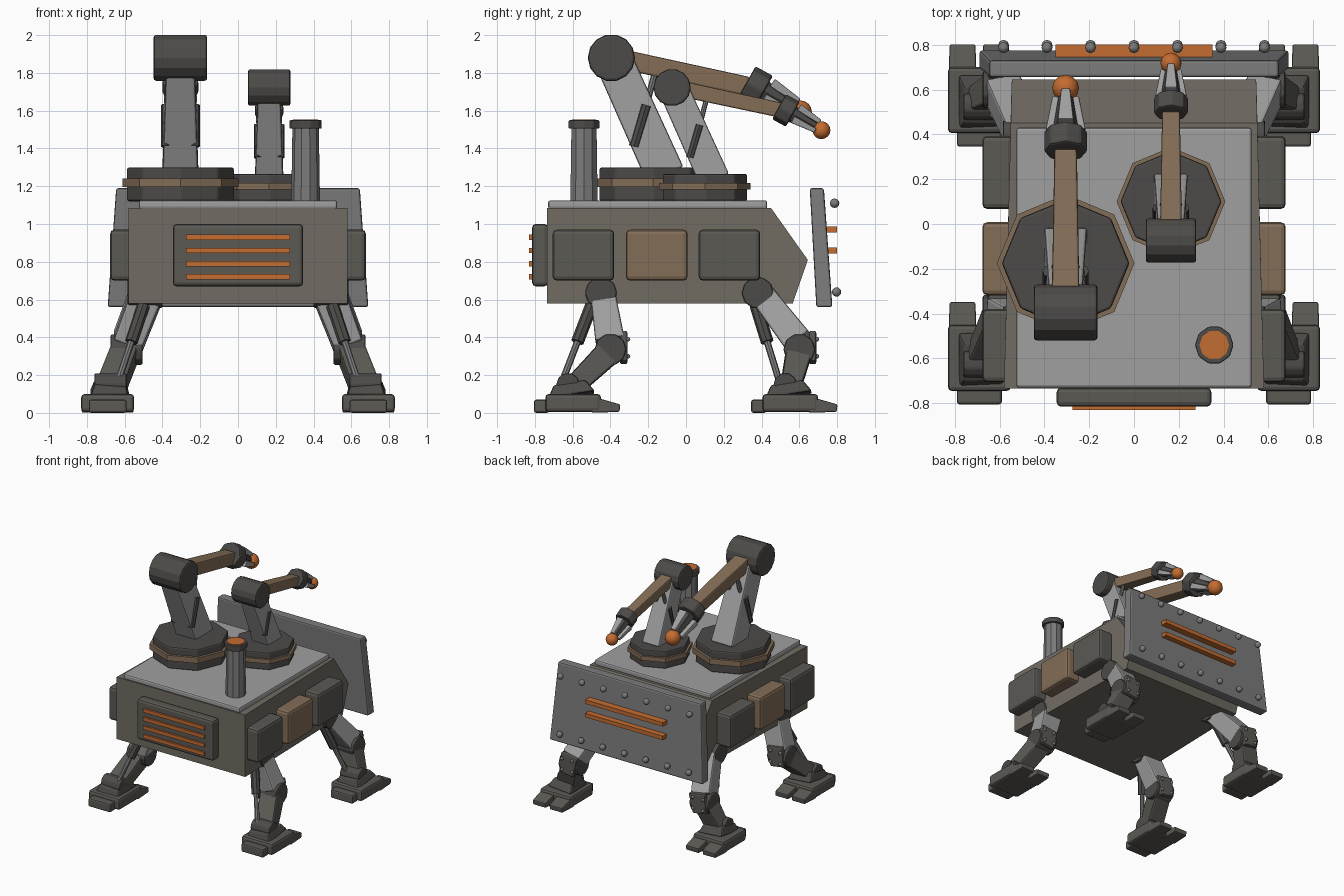
import bpy, bmesh
from math import cos, sin, tau, pi
from mathutils import Vector as V

if "Cube" in bpy.data.objects:
    bpy.data.objects.remove(bpy.data.objects["Cube"])

def mat(name, r, g, b):
    m = bpy.data.materials.new(name)
    m.diffuse_color = (r, g, b, 1)
    m.use_nodes = True
    m.node_tree.nodes["Principled BSDF"].inputs["Base Color"].default_value = m.diffuse_color
    return m

DARK = mat("dark_metal", .075, .07, .065)
TAUPE = mat("hull_paint", .165, .15, .125)
PANEL = mat("panel_paint", .105, .1, .088)
BROWN = mat("brown_paint", .23, .155, .095)
GREY = mat("grey_steel", .35, .35, .35)
STEEL = mat("dull_steel", .2, .2, .2)
ORANGE = mat("orange_glow", .55, .15, .03)

def finish(name, bm, m, bevel=0):
    me = bpy.data.meshes.new(name)
    bmesh.ops.recalc_face_normals(bm, faces=bm.faces)
    bm.to_mesh(me)
    bm.free()
    ob = bpy.data.objects.new(name, me)
    bpy.context.collection.objects.link(ob)
    me.materials.append(m)
    if bevel:
        mod = ob.modifiers.new("bevel", 'BEVEL')
        mod.width, mod.segments, mod.limit_method = bevel, 2, 'ANGLE'
    return ob

def loft(name, ring_a, ring_b, m, bevel=0):
    """Solid between two matching rings."""
    bm = bmesh.new()
    a, b = [[bm.verts.new(p) for p in r] for r in (ring_a, ring_b)]
    bm.faces.new(a)
    bm.faces.new(b)
    for i in range(len(a)):
        j = (i + 1) % len(a)
        bm.faces.new((a[i], a[j], b[j], b[i]))
    return finish(name, bm, m, bevel)

def frame(a, b):
    t = (b - a).normalized()
    ref = V((1, 0, 0)) if abs(t.x) < .9 else V((0, 1, 0))
    u = (ref - t * ref.dot(t)).normalized()
    return u, t.cross(u)

def beam(name, a, b, sa, sb, m, bevel=.012):
    """Tapered bar from a to b, section (x width, depth) at each end."""
    a, b = V(a), V(b)
    u, v = frame(a, b)
    ring = lambda c, s: [c + u * s[0] * i / 2 + v * s[1] * j / 2
                         for i, j in ((-1, -1), (1, -1), (1, 1), (-1, 1))]
    return loft(name, ring(a, sa), ring(b, sb), m, bevel)

def cyl(name, a, b, r, m, n=8, r2=None, bevel=0):
    a, b = V(a), V(b)
    u, v = frame(a, b)
    ring = lambda c, q: [c + (u * cos(k * tau / n) + v * sin(k * tau / n)) * q for k in range(n)]
    return loft(name, ring(a, r), ring(b, r2 or r), m, bevel)

def box(name, x, y, z, m, bevel=.012):
    cx, cy, s = (x[0] + x[1]) / 2, (y[0] + y[1]) / 2, (x[1] - x[0], y[1] - y[0])
    return beam(name, (cx, cy, z[0]), (cx, cy, z[1]), s, s, m, bevel)

def ball(name, c, r, m, seg=8):
    bm = bmesh.new()
    bmesh.ops.create_uvsphere(bm, u_segments=seg, v_segments=seg // 2 + 2, radius=r)
    bmesh.ops.translate(bm, verts=bm.verts, vec=V(c))
    for f in bm.faces:
        f.smooth = True
    return finish(name, bm, m)

# Hull, slightly narrower towards the back, and deck
prof = [(-.735, .58, .58), (-.735, 1.085, .58), (.45, 1.085, .55), (.645, .81, .545), (.565, .58, .548)]
loft("hull", [(-w, y, z) for y, z, w in prof], [(w, y, z) for y, z, w in prof], TAUPE)
box("deck_plate", (-.525, .525), (-.73, .43), (1.08, 1.125), GREY)

# Front grille
box("grille_housing", (-.345, .345), (-.815, -.73), (.67, 1.0), PANEL, .02)
for i in range(4):
    z = .72 + .07 * i
    box("grille_bar", (-.275, .275), (-.83, -.8), (z - .014, z + .014), ORANGE, 0)

# Side boxes
for s in (-1, 1):
    for y, m in ((-.543, PANEL), (-.155, BROWN), (.23, PANEL)):
        box("side_box", sorted((s * .54, s * .677)), (y - .163, y + .163), (.70, .97), m, .022)

# Rear shield with rivets and glowing strips
loft("shield", [(-.69, .69, .56), (.69, .69, .56), (.69, .775, .56), (-.69, .775, .56)],
     [(-.645, .655, 1.19), (.645, .655, 1.19), (.645, .73, 1.19), (-.645, .73, 1.19)], STEEL, .012)
for i in range(7):
    x = (i - 3) * .194
    ball("shield_rivet", (x, .787, 1.11), .025, STEEL)
    ball("shield_rivet", (x, .797, .64), .025, STEEL)
for z in (.86, .97):
    box("shield_strip", (-.35, .35), (.74, .8), (z - .016, z + .016), ORANGE, 0)

# Exhaust stack
cyl("exhaust_stack", (.358, -.54, 1.12), (.358, -.54, 1.51), .076, STEEL, 10, .07)
cyl("exhaust_cap", (.358, -.54, 1.505), (.358, -.54, 1.55), .086, DARK, 10, bevel=.006)
cyl("exhaust_glow", (.358, -.54, 1.53), (.358, -.54, 1.554), .066, ORANGE, 10)

# Robot arms, the second a smaller copy
def arm(o, k):
    P = lambda x, y, z: V(o) + V((x, y, z)) * k
    S = lambda w, d: (w * k, d * k)
    cyl("turret_base", P(0, 0, -.01), P(0, 0, .17), .285 * k, DARK, 8, bevel=.012 * k)
    cyl("turret_ring", P(0, 0, .065), P(0, 0, .11), .307 * k, BROWN, 8)
    beam("arm_post", P(0, .065, .13), P(0, -.21, .74), S(.19, .21), S(.15, .2), GREY, .012 * k)
    cyl("arm_shoulder", P(-.142, -.22, .75), P(.142, -.22, .75), .125 * k, DARK, 14, bevel=.014 * k)
    beam("forearm", P(0, -.2, .75), P(0, .5, .6), S(.125, .105), S(.1, .1), BROWN, .01 * k)
    for x in (-.075, .075):
        cyl("arm_piston_barrel", P(x, -.1, .28), P(x, -.035, .5), .028 * k, DARK)
        cyl("arm_piston_rod", P(x * .8, -.06, .4), P(x * .5, .01, .67), .017 * k, STEEL)
    # wrist and gripper
    g, n, w = V((0, .875, -.485)), V((0, .485, .875)), V((0, .545, .595))
    cyl("wrist", P(*(w - g * .055)), P(*(w + g * .05)), .098 * k, DARK, 8, bevel=.012 * k)
    cyl("gripper_core", P(*(w + g * .04)), P(*(w + g * .24)), .06 * k, DARK, 8, .03 * k)
    for i in range(3):
        d = V((1, 0, 0)) * cos(pi / 2 + i * tau / 3) + n * sin(pi / 2 + i * tau / 3)
        beam("gripper_finger", P(*(w + g * .065 + d * .062)), P(*(w + g * .235 + d * .045)),
             S(.07, .05), S(.04, .03), GREY, .006 * k)
    ball("gripper_tip", P(*(w + g * .27)), .06 * k, ORANGE, 12)

arm((-.305, -.175, 1.13), 1)
arm((.165, .1, 1.13), .79)

# Legs: hip y, knee y, ankle y, piston top y and bottom y
for hy, ky, ay, pt, pb in ((-.45, -.40, -.595, -.5, -.65), (.38, .60, .555, .37, .49)):
    for s in (-1, 1):
        X = lambda a, b: sorted((s * a, s * b))
        cyl("hip_joint", (s * .4, hy, .635), (s * .585, hy, .635), .085, DARK, 10, bevel=.01)
        lean = .02 if hy > 0 else .01
        beam("thigh", (s * .485, hy + lean, .63), (s * .585, ky, .37), (.17, .13), (.155, .155), GREY)
        cyl("knee_joint", (s * .505, ky, .335), (s * .675, ky, .335), .085, DARK, 10, bevel=.01)
        beam("knee_guard", (s * .6, ky + .07, .265), (s * .575, ky + .07, .425), (.12, .04), (.15, .04), PANEL)
        for bx in (-.045, .045):
            for bz in (.3, .39):
                ball("knee_bolt", (s * .59 + bx, ky + .092, bz), .013, STEEL)
        beam("shin", (s * .595, ky, .33), (s * .67, ay, .14), (.14, .14), (.15, .11), PANEL)
        # piston along the front of the leg
        top, bot = V((s * .5, pt, .57)), V((s * .63, pb, .18))
        mid = top.lerp(bot, .5)
        cyl("leg_piston_barrel", top, mid, .034, DARK)
        cyl("leg_piston_rod", mid, bot, .018, STEEL)
        # ankle, foot, heel and toes
        cyl("ankle_joint", (s * .59, ay - .03, .15), (s * .76, ay - .03, .15), .062, DARK, 10, bevel=.008)
        beam("ankle_block", (s * .68, ay - .01, .09), (s * .675, ay - .02, .155), (.21, .25), (.17, .17), DARK)
        box("foot", X(.55, .83), (ay - .15, ay + .145), (.005, .1), PANEL, .018)
        box("heel", X(.59, .79), (ay - .21, ay - .13), (0, .07), PANEL)
        for tx in (.615, .765):
            beam("toe", (s * tx, ay + .1, .043), (s * tx, ay + .245, .025), (.125, .085), (.115, .04), PANEL, .008)
